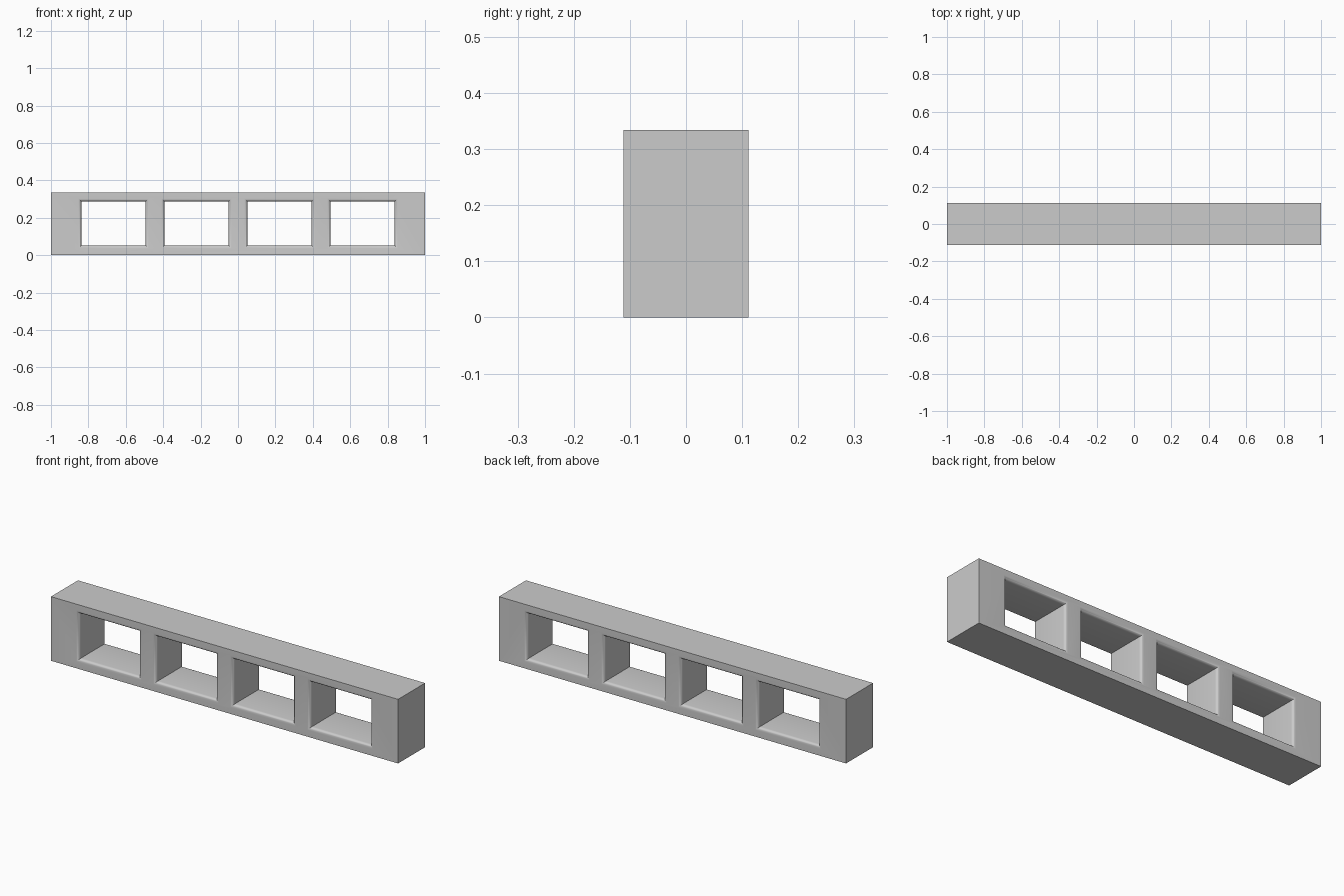
import bpy, bmesh, math

if "Cube" in bpy.data.objects:
    bpy.data.objects.remove(bpy.data.objects["Cube"])

LENGTH, DEPTH, HEIGHT = 2.0, 0.222, 0.334
SPACING = 0.444
HALF_W, HALF_H = 0.172, 0.118   # clear opening
FILLET, STEPS = 0.016, 6        # rounded rim on both faces


def mesh_object(name, bm):
    bmesh.ops.recalc_face_normals(bm, faces=bm.faces)
    mesh = bpy.data.meshes.new(name)
    bm.to_mesh(mesh)
    bm.free()
    obj = bpy.data.objects.new(name, mesh)
    bpy.context.collection.objects.link(obj)
    return obj


# Solid block
bm = bmesh.new()
bmesh.ops.create_cube(bm, size=1)
for v in bm.verts:
    v.co.x *= LENGTH
    v.co.y *= DEPTH
    v.co.z = (v.co.z + 0.5) * HEIGHT
block = mesh_object("window_block", bm)

# Depth profile of an opening: (y, outward offset), flaring at each face
front = [(-DEPTH / 2 - 0.03, FILLET)]
for i in range(STEPS + 1):
    a = math.pi / 2 * i / STEPS
    front.append((-DEPTH / 2 + FILLET * (1 - math.cos(a)),
                  FILLET * (1 - math.sin(a))))
profile = front + [(-y, o) for y, o in reversed(front)]

# Four flared rectangular openings
bm = bmesh.new()
for k in range(4):
    cx = (k - 1.5) * SPACING
    rings = []
    for y, o in profile:
        w, h = HALF_W + o, HALF_H + o
        rings.append([bm.verts.new((cx + sx * w, y, HEIGHT / 2 + 0.002 + sz * h))
                      for sx, sz in ((-1, -1), (1, -1), (1, 1), (-1, 1))])
    for r0, r1 in zip(rings, rings[1:]):
        for i in range(4):
            j = (i + 1) % 4
            bm.faces.new((r0[i], r0[j], r1[j], r1[i]))
    bm.faces.new(rings[0])
    bm.faces.new(rings[-1])
cutter = mesh_object("opening_cutter", bm)
cutter.hide_render = True

# Cut the openings and smooth the rounded rims
mod = block.modifiers.new("openings", 'BOOLEAN')
mod.operation = 'DIFFERENCE'
mod.solver = 'EXACT'
mod.object = cutter
bpy.context.view_layer.objects.active = block
block.select_set(True)
bpy.ops.object.modifier_apply(modifier=mod.name)
bpy.data.objects.remove(cutter, do_unlink=True)
bpy.ops.object.shade_smooth_by_angle(angle=math.radians(35))
